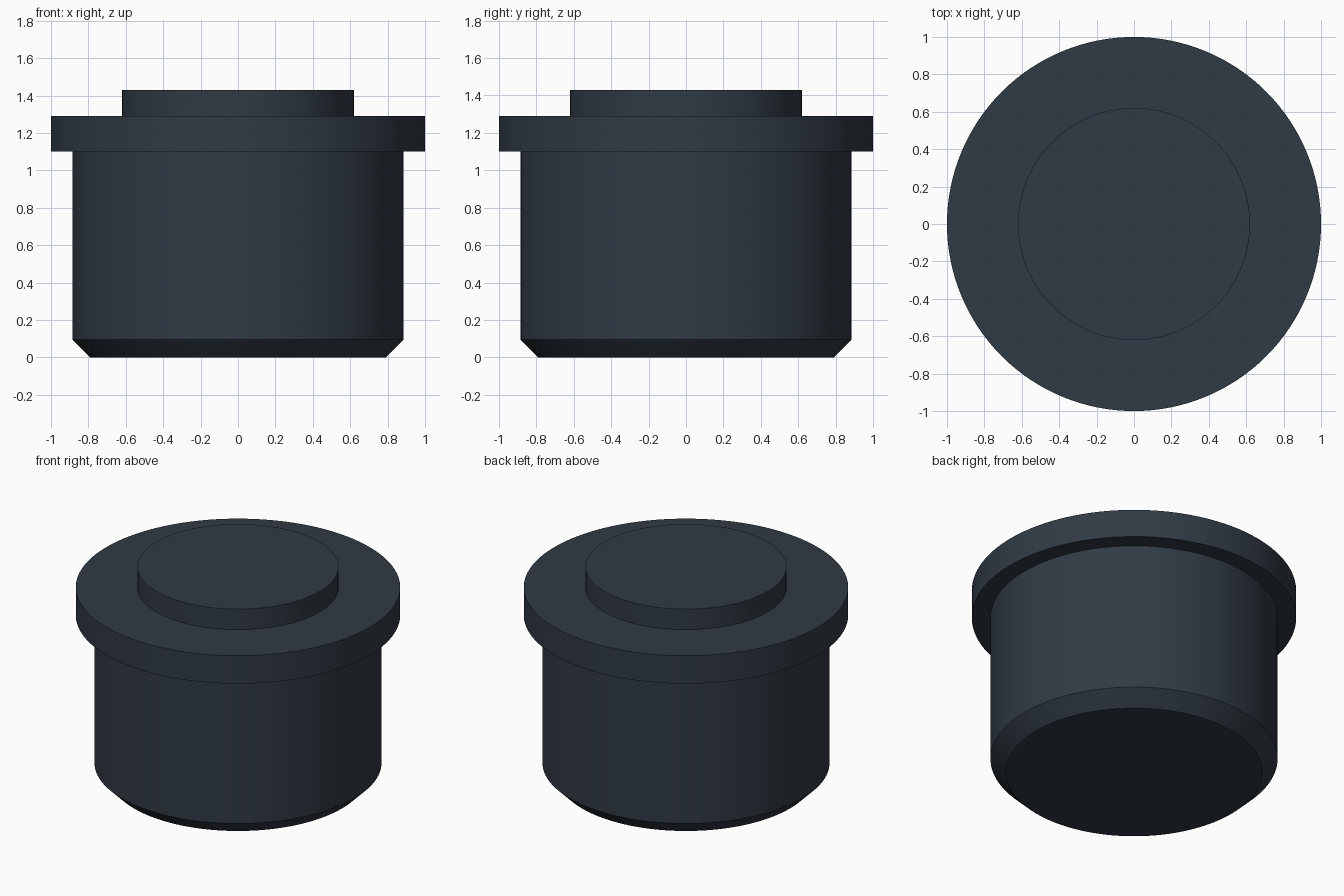
import bpy
import bmesh
from math import pi, radians

cube = bpy.data.objects.get("Cube")
if cube:
    bpy.data.objects.remove(cube, do_unlink=True)

dark_slate = bpy.data.materials.new("dark_slate")
dark_slate.use_nodes = True
colour = (0.03, 0.042, 0.058, 1)
dark_slate.diffuse_color = colour
dark_slate.node_tree.nodes["Principled BSDF"].inputs["Base Color"].default_value = colour


def lathe(name, profile, steps=128):
    """Spin a (radius, height) profile around z into a closed smooth solid."""
    bm = bmesh.new()
    verts = [bm.verts.new((r, 0, z)) for r, z in profile]
    edges = [bm.edges.new(pair) for pair in zip(verts, verts[1:])]
    bmesh.ops.spin(bm, geom=verts + edges, axis=(0, 0, 1), cent=(0, 0, 0),
                   angle=2 * pi, steps=steps, use_merge=True)
    bmesh.ops.remove_doubles(bm, verts=bm.verts, dist=0.0001)
    # Flat caps close the bottom and the top
    bmesh.ops.holes_fill(bm, edges=[e for e in bm.edges if e.is_boundary], sides=0)
    bmesh.ops.recalc_face_normals(bm, faces=bm.faces)
    mesh = bpy.data.meshes.new(name)
    bm.to_mesh(mesh)
    bm.free()
    mesh.materials.append(dark_slate)
    obj = bpy.data.objects.new(name, mesh)
    bpy.context.collection.objects.link(obj)
    bpy.ops.object.select_all(action="DESELECT")
    obj.select_set(True)
    bpy.context.view_layer.objects.active = obj
    bpy.ops.object.shade_smooth_by_angle(angle=radians(30))
    return obj


# Chamfered plug body, wide flange and raised top disc in one turned piece
lathe("flanged_plug", [
    (0.79, 0), (0.885, 0.095), (0.885, 1.1),
    (1, 1.1), (1, 1.29),
    (0.62, 1.29), (0.62, 1.43),
])
